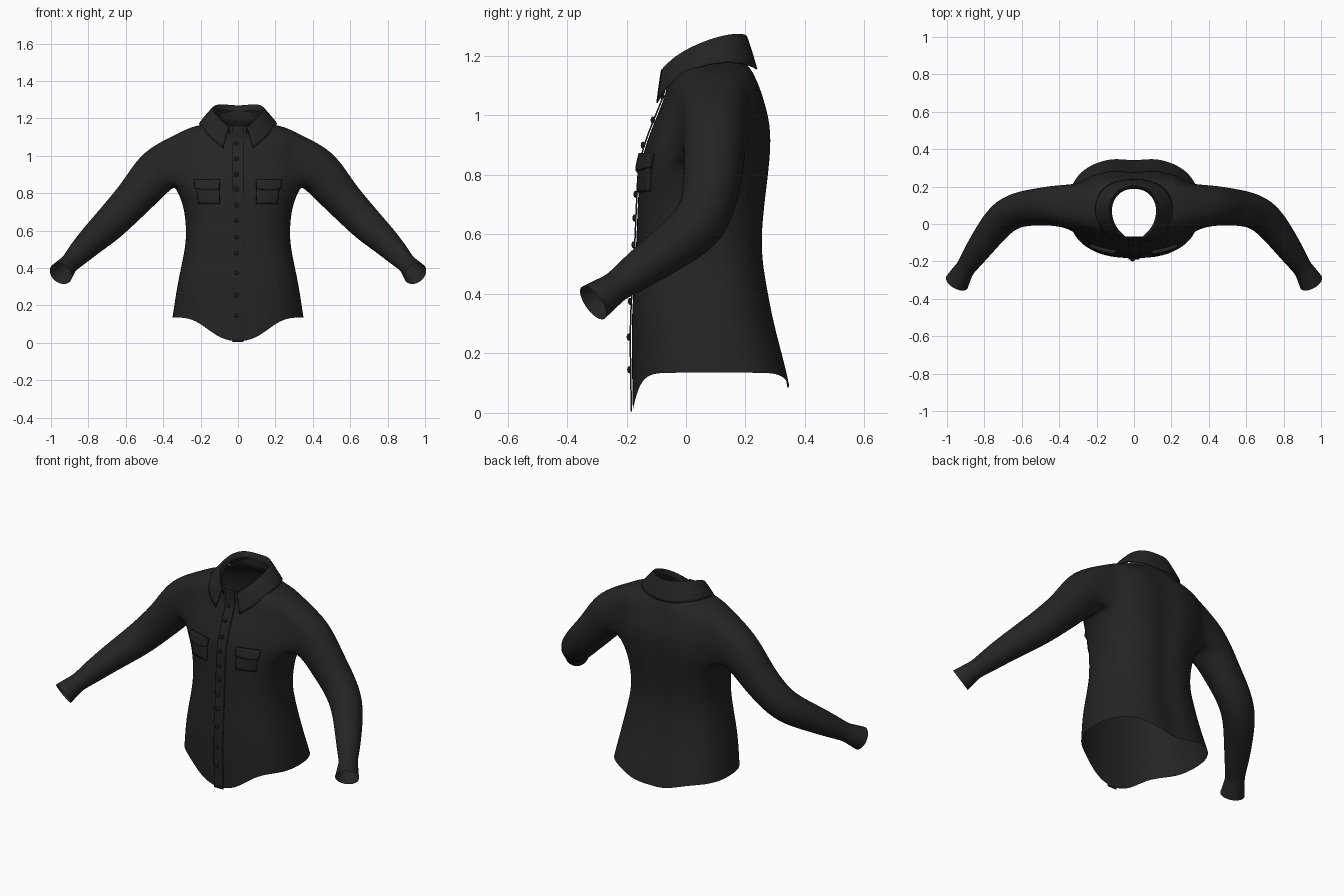
import bpy, bmesh, math
from mathutils import Vector

cube = bpy.data.objects.get("Cube")
if cube:
    bpy.data.objects.remove(cube)


def material(name, value):
    m = bpy.data.materials.new(name)
    m.use_nodes = True
    color = (value, value, value, 1)
    m.diffuse_color = color
    bsdf = m.node_tree.nodes["Principled BSDF"]
    bsdf.inputs["Base Color"].default_value = color
    bsdf.inputs["Roughness"].default_value = 0.9
    return m


CLOTH = material("black cloth", 0.018)
BUTTON = material("button black", 0.011)


def finish(name, bm, mat, mirror=True, thickness=0, levels=2):
    me = bpy.data.meshes.new(name)
    bm.to_mesh(me)
    bm.free()
    for p in me.polygons:
        p.use_smooth = True
    me.materials.append(mat)
    ob = bpy.data.objects.new(name, me)
    bpy.context.collection.objects.link(ob)
    if mirror:
        mod = ob.modifiers.new("Mirror", 'MIRROR')
        mod.use_clip = True
    if levels:
        mod = ob.modifiers.new("Smooth", 'SUBSURF')
        mod.levels = mod.render_levels = levels
        mod.boundary_smooth = 'PRESERVE_CORNERS'
    if thickness:
        mod = ob.modifiers.new("Thickness", 'SOLIDIFY')
        mod.thickness = thickness
        mod.offset = -1
    return ob


def skin(bm, rows, flip=False, skip=lambda r, c: False):
    """Join rows of vertices with quads."""
    for r in range(len(rows) - 1):
        for c in range(len(rows[r]) - 1):
            if skip(r, c):
                continue
            f = [rows[r][c], rows[r][c + 1], rows[r + 1][c + 1], rows[r + 1][c]]
            bm.faces.new(f[::-1] if flip else f)


def sheet(name, rows, flip=False, **kw):
    bm = bmesh.new()
    skin(bm, [[bm.verts.new(p) for p in row] for row in rows], flip)
    return finish(name, bm, CLOTH, **kw)


# Torso rings: front z, side z, back z, half width, front y, back y
RINGS = [
    (0.0, 0.135, 0.08, 0.352, -0.18, 0.355),
    (0.10, 0.18, 0.15, 0.345, -0.182, 0.342),
    (0.30, 0.30, 0.30, 0.327, -0.185, 0.302),
    (0.42, 0.42, 0.42, 0.302, -0.177, 0.279),
    (0.55, 0.55, 0.55, 0.275, -0.169, 0.257),
    (0.68, 0.68, 0.68, 0.283, -0.164, 0.268),
    (0.76, 0.76, 0.76, 0.302, -0.160, 0.278),
    (0.83, 0.83, 0.83, 0.335, -0.154, 0.286),
    (0.90, 0.90, 0.90, 0.345, -0.137, 0.292),
    (0.97, 0.97, 0.97, 0.345, -0.110, 0.289),
    (1.03, 1.04, 1.03, 0.345, -0.085, 0.274),
    (1.07, 1.11, 1.09, 0.34, -0.070, 0.255),
    (1.09, 1.148, 1.13, 0.27, -0.067, 0.235),
    (1.10, 1.168, 1.165, 0.19, -0.07, 0.212),
    (1.11, 1.18, 1.185, 0.135, -0.07, 0.19),
    (1.155, 1.215, 1.24, 0.124, -0.072, 0.188),
]
STEPS, SQUARE = 16, 2.5
HOLE_ROWS, HOLE_COLS = (7, 11), (5, 11)


def ring_point(level, i):
    zf, zs, zb, hx, yf, yb = RINGS[level]
    a = math.pi * (i / STEPS - 0.5)
    c, s = max(math.cos(a), 0), math.sin(a)
    x = 0 if i in (0, STEPS) else hx * c ** (2 / SQUARE)
    y = (yf + yb) / 2 + (yb - yf) / 2 * math.copysign(abs(s) ** (2 / SQUARE), s)
    if i == STEPS and level < 12:
        y -= 0.018                       # groove along the spine
    z = zs + ((zf if s < 0 else zb) - zs) * abs(s) ** (10 if level < 2 else 2)
    return (x, y, z)


# Shirt body with the sleeve grown out of the armhole
bm = bmesh.new()
rows = [[bm.verts.new(ring_point(r, i)) for i in range(STEPS + 1)]
        for r in range(len(RINGS))]
(r0, r1), (c0, c1) = HOLE_ROWS, HOLE_COLS
skin(bm, rows, skip=lambda r, c: r0 <= r < r1 and c0 <= c < c1)
loop = [rows[r0][c] for c in range(c0, c1)] + [rows[r][c1] for r in range(r0, r1)]
loop += [rows[r1][c] for c in range(c1, c0, -1)]
loop += [rows[r][c0] for r in range(r1, r0, -1)]

# Sleeve sections: centre, depth radius, height radius
SLEEVE = [
    ((0.43, 0.10, 0.93), 0.108, 0.128),
    ((0.53, 0.09, 0.80), 0.099, 0.107),
    ((0.61, 0.08, 0.715), 0.095, 0.099),
    ((0.70, 0.043, 0.62), 0.093, 0.092),
    ((0.79, -0.075, 0.54), 0.079, 0.076),
    ((0.86, -0.175, 0.467), 0.065, 0.063),
    ((0.898, -0.232, 0.426), 0.052, 0.050),
    ((0.915, -0.255, 0.41), 0.057, 0.054),
    ((0.947, -0.312, 0.370), 0.067, 0.066),
]
centres = [Vector((0.33, 0.1, 0.97))] + [Vector(s[0]) for s in SLEEVE]
n = len(loop)
start = -math.pi / 2 - math.pi * (c1 - c0) / n
for k, (_, ru, rv) in enumerate(SLEEVE, 1):
    t = (centres[min(k + 1, len(SLEEVE))] - centres[k - 1]).normalized()
    u = (Vector((0, 1, 0)) - t * t.y).normalized()
    v = t.cross(u)
    ring = []
    for i in range(n):
        a = start + 2 * math.pi * i / n
        ring.append(bm.verts.new(centres[k] + u * ru * math.cos(a) + v * rv * math.sin(a)))
    skin(bm, [loop + loop[:1], ring + ring[:1]])
    loop = ring
finish("shirt_body_and_sleeves", bm, CLOTH)

# Folded collar: fold line and lower edge, from front to centre back
FOLD = [(0.048, -0.083, 1.16), (0.10, -0.04, 1.205), (0.135, 0.04, 1.248),
        (0.13, 0.125, 1.277), (0.08, 0.19, 1.284), (0, 0.208, 1.272)]
EDGE = [(0.08, -0.10, 1.042), (0.155, -0.074, 1.10), (0.215, 0.035, 1.172),
        (0.205, 0.155, 1.183), (0.125, 0.228, 1.168), (0, 0.246, 1.15)]
fold, edge = [[Vector(p) for p in line] for line in (FOLD, EDGE)]
centre = Vector((0, 0.06, 0))
inner = [p + (Vector((centre.x - p.x, centre.y - p.y, 0)) * 0.1) - Vector((0, 0, 0.04))
         for p in fold]
middle = [p.lerp(q, 0.45) + Vector((0, 0, 0.006)) for p, q in zip(fold, edge)]
upper = [p.lerp(q, 0.1) for p, q in zip(fold, edge)]
sheet("collar", [inner, fold, upper, middle, edge], flip=True, thickness=0.005)

# Button placket down the centre front
sheet("placket", [[(x, r[4] - 0.006, r[0] + 0.004) for x in (0, 0.015, 0.03)]
                  for r in RINGS], thickness=0.005)


def front_y(x, z):
    """Depth of the shirt front at a given place."""
    for a, b in zip(RINGS[1:], RINGS[2:]):
        if a[0] <= z <= b[0]:
            break
    f = (z - a[0]) / (b[0] - a[0])
    hx, yf, yb = [p + (q - p) * f for p, q in zip(a[3:], b[3:])]
    s = max(0, 1 - min(1, abs(x) / hx) ** SQUARE) ** (1 / SQUARE)
    return (yf + yb) / 2 - (yb - yf) / 2 * s


# Chest pockets and their flaps
def patch(name, top, bottom, z_top, z_bottom, lift, point=0):
    rows = []
    for r in range(5):
        v = r / 4
        row = []
        for c in range(6):
            w = c / 5
            x0 = bottom[0] + (top[0] - bottom[0]) * v
            x1 = bottom[1] + (top[1] - bottom[1]) * v
            x = x0 + (x1 - x0) * w
            z = z_bottom + (z_top - z_bottom) * v
            z -= point * (1 - v) * (1 - abs(2 * w - 1))
            row.append((x, front_y(x, z) - lift, z))
        rows.append(row)
    sheet(name, rows, thickness=lift + 0.004, levels=1)


patch("chest_pockets", (0.103, 0.228), (0.098, 0.212), 0.86, 0.742, 0.012)
patch("pocket_flaps", (0.098, 0.237), (0.1, 0.232), 0.873, 0.825, 0.02, point=0.012)


# Buttons
def button(name, x, z, y):
    bpy.ops.mesh.primitive_uv_sphere_add(segments=12, ring_count=8, radius=0.012,
                                         location=(x, y, z))
    ob = bpy.context.object
    ob.name = name
    ob.scale.y = 0.6
    ob.data.materials.append(BUTTON)
    bpy.ops.object.shade_smooth()


for i, z in enumerate((1.065, 0.985, 0.9, 0.82, 0.735, 0.655, 0.565, 0.48,
                       0.375, 0.255, 0.145)):
    button(f"front_button_{i + 1}", -0.008, z, front_y(0, z) - 0.008)
